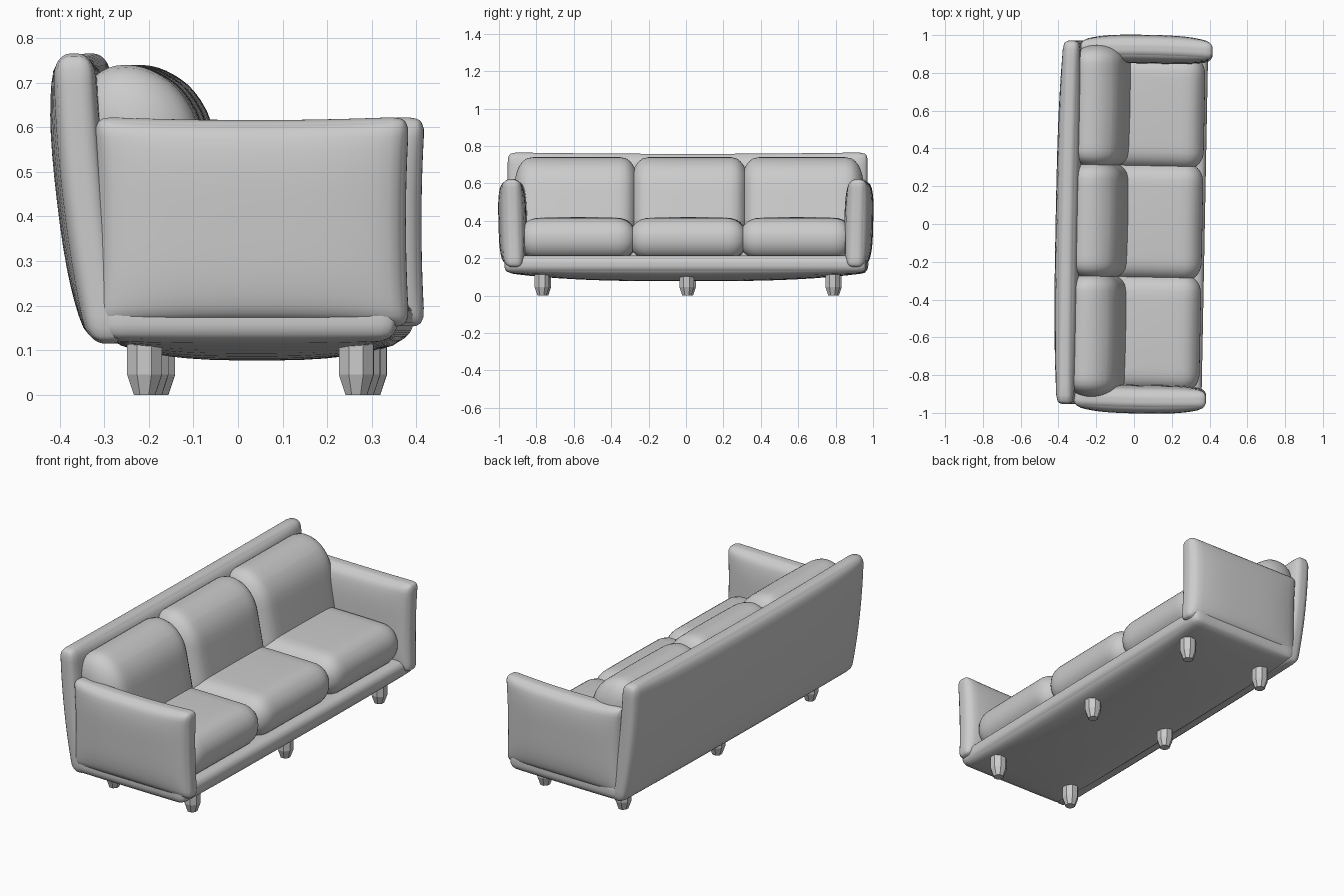
import bpy, bmesh
from math import sin, cos, pi
from mathutils import Vector, Matrix

if "Cube" in bpy.data.objects:
    bpy.data.objects.remove(bpy.data.objects["Cube"])

SKEW = Matrix.Rotation(-0.019, 4, 'Z')   # the sofa stands slightly turned


def finish(name, bm, smooth=True):
    bmesh.ops.transform(bm, matrix=SKEW, verts=bm.verts)
    bmesh.ops.recalc_face_normals(bm, faces=bm.faces)
    me = bpy.data.meshes.new(name)
    bm.to_mesh(me)
    bm.free()
    for p in me.polygons:
        p.use_smooth = smooth
    ob = bpy.data.objects.new(name, me)
    bpy.context.collection.objects.link(ob)
    return ob


def soft_box(name, lo, hi, radius, shape=None, cuts=19):
    """Box with elliptical rounding per axis; shape(p, t) bends it, t in -1..1."""
    lo, hi = Vector(lo), Vector(hi)
    mid, half = (lo + hi) / 2, (hi - lo) / 2
    bm = bmesh.new()
    bmesh.ops.create_cube(bm, size=2)
    bmesh.ops.subdivide_edges(bm, edges=bm.edges, cuts=cuts, use_grid_fill=True)
    for v in bm.verts:
        t = Vector([sin(c * pi / 2) for c in v.co])
        inner, d = Vector(), Vector()
        for i in range(3):
            lim = half[i] - radius[i]
            p = t[i] * half[i]
            inner[i] = max(-lim, min(lim, p))
            d[i] = (p - inner[i]) / radius[i]
        d.normalize()
        q = mid + inner + Vector([d[i] * radius[i] for i in range(3)])
        v.co = shape(q, t) if shape else q
    return finish(name, bm)


def crown(a, b):
    return (1 - a ** 4) * (1 - b ** 4)


# base, sagging underneath towards the middle
def base_shape(p, t):
    if p.z < 0.16:
        p.z -= 0.045 * (1 - abs(t.x) ** 3) * (1 - abs(t.y) ** 3)
    return p


soft_box("base", (-0.29, -0.965, 0.122), (0.375, 0.97, 0.215),
         (0.04, 0.03, 0.04), base_shape)


# back panel, leaning and curved, thicker in the middle
def back_shape(p, t):
    k = (p.z - 0.12) / 0.64
    line = -0.275 - 0.13 * k + 0.055 * k * k
    thick = 0.8 + 0.45 * crown(t.y, t.z)
    p.x = line + p.x * thick - 0.006 * (1 - t.y ** 2)
    p.z += 0.008 * t.y ** 2 * max(t.z, 0)
    return p


soft_box("back_panel", (-0.055, -0.96, 0.115), (0.055, 0.965, 0.758),
         (0.045, 0.03, 0.045), back_shape)


# arms: upright pillows with thin edges and slightly stretched corners
def arm(name, side):
    def shape(p, t):
        thick = 0.62 + 0.38 * (1 - t.x ** 4) * (1 - t.z ** 4)
        p.y = side * (0.918 + 0.012 * t.z * 0.5 + p.y * thick
                      + 0.008 * (1 - t.x ** 2))
        p.x += 0.008 * t.x * t.z ** 2
        p.z += 0.008 * t.z * t.x ** 2
        return p
    soft_box(name, (-0.297, -0.075, 0.158), (0.394, 0.075, 0.616),
             (0.035, 0.06, 0.035), shape)


arm("left_arm", -1)
arm("right_arm", 1)


# seat and back cushions, overlapping a little at the seams
def seat_shape(p, t):
    if t.z > 0:
        p.z += 0.008 * t.z * (1 - t.x ** 2) * (1 - t.y ** 2)
    return p


def back_cushion_shape(p, t):
    p.x -= 0.2 * (p.z - 0.55)
    if t.x > 0:
        p.x += 0.008 * t.x * (1 - t.y ** 2)
    return p


seams = [-0.28, 0.31]
seat_y = [-0.87] + seams + [0.88]
back_y = [-0.90] + seams + [0.925]
for i in range(3):
    soft_box(f"seat_cushion_{i + 1}", (-0.25, seat_y[i] - 0.02, 0.195),
             (0.362, seat_y[i + 1] + 0.02, 0.412), (0.10, 0.10, 0.105), seat_shape)
    soft_box(f"back_cushion_{i + 1}", (-0.33, back_y[i] - 0.02, 0.25),
             (-0.067, back_y[i + 1] + 0.02, 0.74), (0.13, 0.09, 0.15),
             back_cushion_shape)


# legs: short octagonal posts tapered at the foot
def leg(name, x, y):
    bm = bmesh.new()
    rings = []
    for z, r in ((0, 0.026), (0.045, 0.042), (0.14, 0.042)):
        rings.append([bm.verts.new((x + r * cos(a), y + r * sin(a), z))
                      for a in [(k + 0.5) * pi / 4 for k in range(8)]])
    for a, b in zip(rings, rings[1:]):
        for k in range(8):
            n = (k + 1) % 8
            bm.faces.new((a[k], a[n], b[n], b[k]))
    bm.faces.new(rings[0])
    bm.faces.new(rings[-1])
    finish(name, bm, smooth=False)


for row, x in (("back", -0.195), ("front", 0.28)):
    for i, y in enumerate((-0.765, 0.01, 0.79)):
        leg(f"{row}_leg_{i + 1}", x, y)
